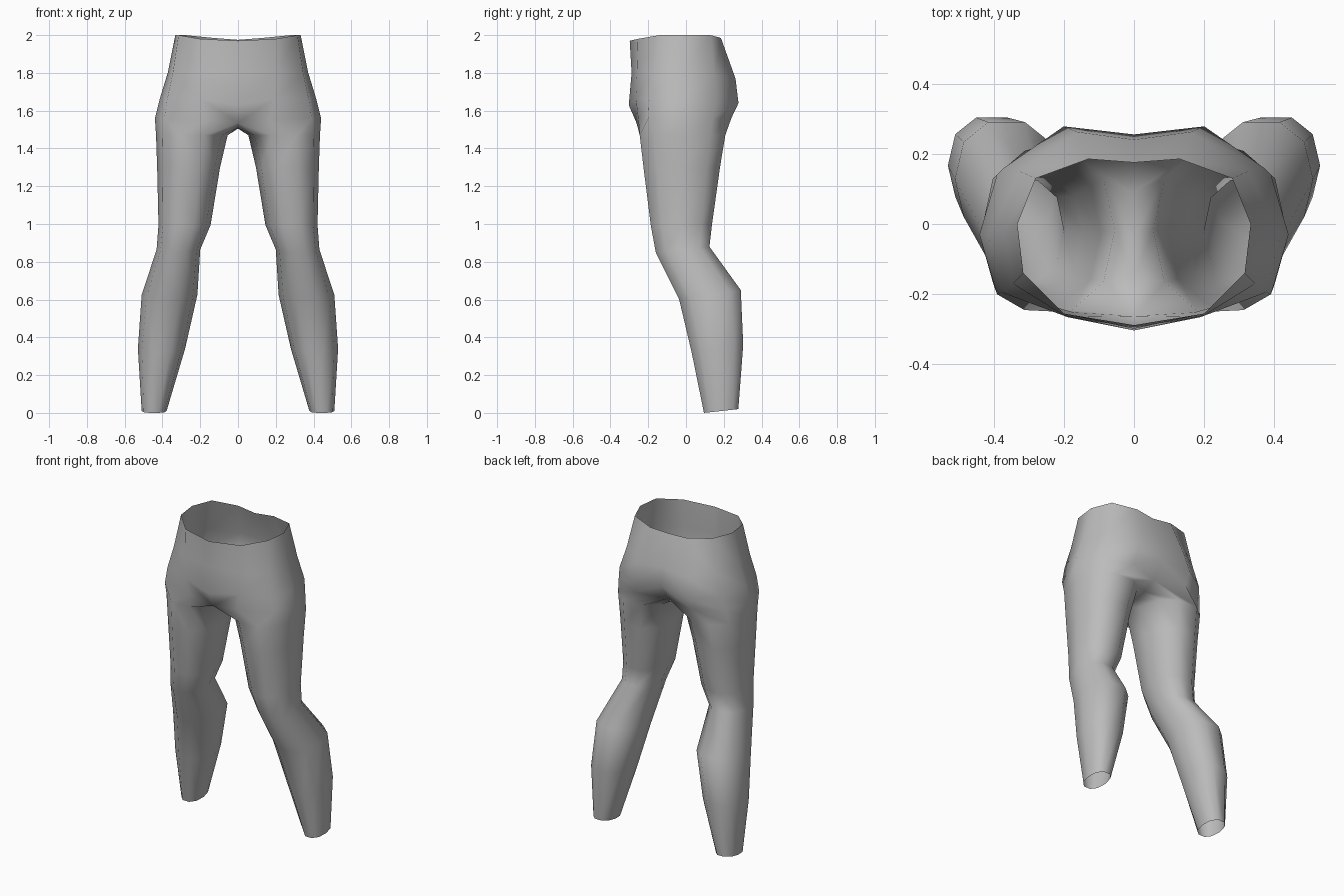
import bpy, bmesh, math

if "Cube" in bpy.data.objects:
    bpy.data.objects.remove(bpy.data.objects["Cube"])

grey = bpy.data.materials.new("soft_grey")
grey.diffuse_color = (0.5, 0.5, 0.5, 1)
grey.use_nodes = True
grey.node_tree.nodes["Principled BSDF"].inputs["Base Color"].default_value = grey.diffuse_color

# Hip rows for the right half, from front centre around the outside to back centre
hip_rows = [
    [(0, -.298, 1.97), (.2, -.255, 1.98), (.315, -.14, 2.0), (.332, 0, 2.0),
     (.28, .13, 2.0), (.13, .185, 1.985), (0, .175, 1.975)],
    [(0, -.288, 1.80), (.2, -.26, 1.80), (.345, -.17, 1.80), (.372, -.02, 1.80),
     (.325, .15, 1.79), (.16, .262, 1.77), (0, .24, 1.78)],
    [(0, -.303, 1.63), (.19, -.265, 1.66), (.375, -.195, 1.66), (.415, -.03, 1.66),
     (.37, .16, 1.65), (.2, .278, 1.64), (0, .255, 1.66)],
    [(0, -.262, 1.535), (.17, -.252, 1.55), (.39, -.2, 1.56), (.44, -.03, 1.56),
     (.39, .14, 1.56), (.2, .24, 1.56), (0, .18, 1.55)],
]
# Underside points between the legs, from back to front
crotch = [(0, .09, 1.51), (0, -.03, 1.505), (0, -.15, 1.51)]

# Leg rings: front height, back height, inner x, outer x, front y, back y
leg_rings = [
    (1.47, 1.47, .055, .434, -.245, .208),
    (1.30, 1.30, .095, .428, -.225, .180),
    (0.99, 1.00, .145, .421, -.186, .138),
    (0.85, 0.88, .200, .431, -.160, .124),
    (0.60, 0.65, .215, .510, -.036, .290),
    (0.32, 0.36, .280, .530, .030, .303),
    (0.00, 0.02, .378, .510, .095, .277),
]
SIDES = 10


def squash(v):
    return math.copysign(abs(v) ** 0.88, v)


def leg_ring(zf, zb, x0, x1, y0, y1):
    pts = []
    top = squash(math.sin(math.radians(72)))
    for i in range(SIDES):
        a = math.radians(36 * (i - 3))
        u = squash(math.cos(a))
        v = squash(math.sin(a)) / top
        pts.append(((x0 + x1) / 2 + u * (x1 - x0) / 2,
                    (y0 + y1) / 2 + v * (y1 - y0) / 2,
                    (zf + zb) / 2 + v * (zb - zf) / 2))
    return pts


bm = bmesh.new()


def add(pts):
    return [bm.verts.new(p) for p in pts]


def bridge(upper, lower, closed):
    n = len(upper)
    for i in range(n if closed else n - 1):
        j = (i + 1) % n
        bm.faces.new((lower[i], lower[j], upper[j], upper[i]))


# Hips: open half shell
rows = [add(r) for r in hip_rows]
for a, b in zip(rows, rows[1:]):
    bridge(a, b, False)

# Leg: closed tube starting at the hip hem plus the crotch line, open at the ankle
ring = rows[-1] + add(crotch)
for spec in leg_rings:
    nxt = add(leg_ring(*spec))
    bridge(ring, nxt, True)
    ring = nxt

for f in bm.faces:
    f.smooth = True
mesh = bpy.data.meshes.new("trousers")
bm.to_mesh(mesh)
bm.free()
mesh.materials.append(grey)
trousers = bpy.data.objects.new("trousers", mesh)
bpy.context.collection.objects.link(trousers)

# Left half
mirror = trousers.modifiers.new("left_half", 'MIRROR')
mirror.use_axis[0] = True
mirror.use_clip = True
mirror.merge_threshold = 0.001
